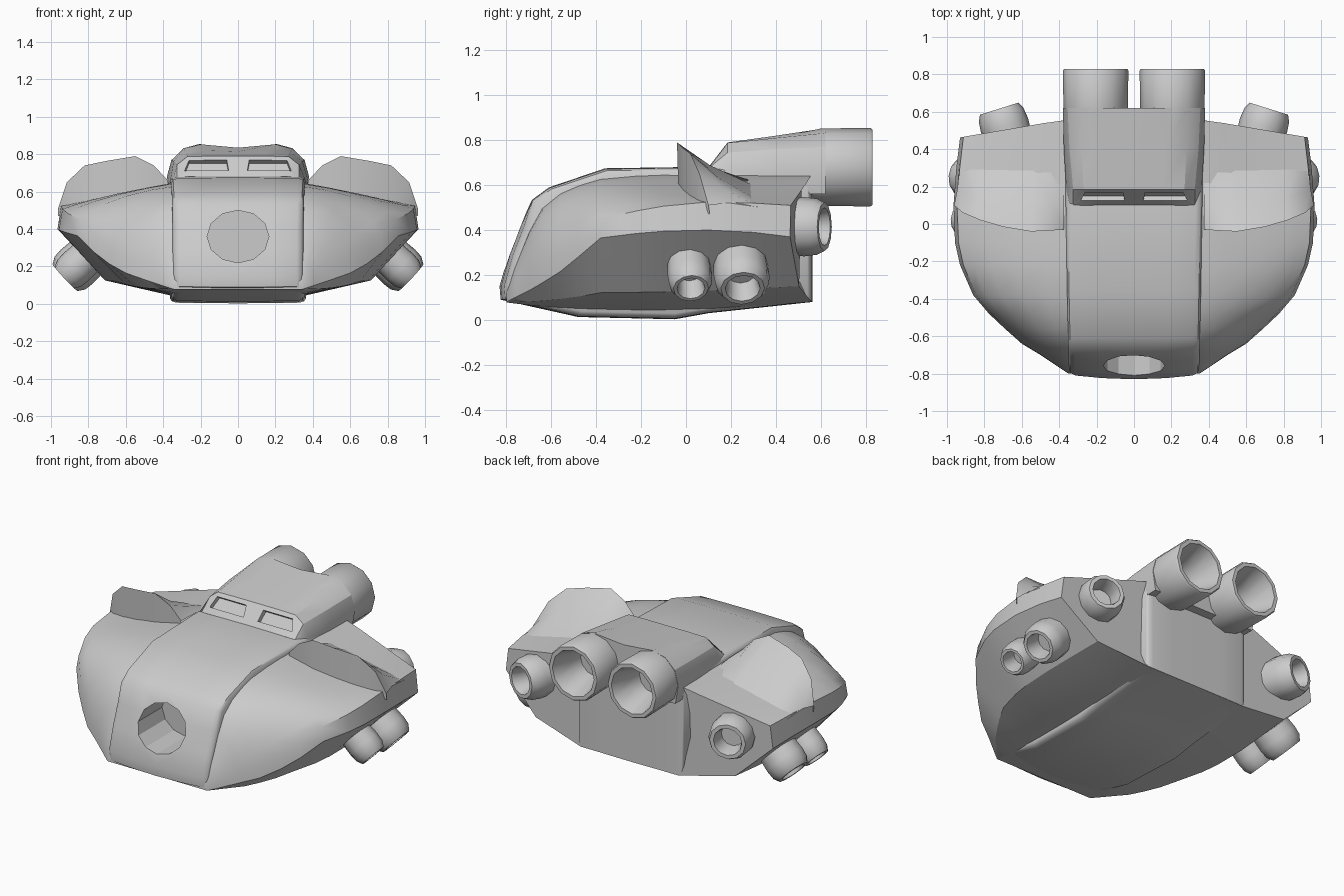
import bpy, bmesh, math
from mathutils import Vector

if "Cube" in bpy.data.objects:
    bpy.data.objects.remove(bpy.data.objects["Cube"])

grey = bpy.data.materials.new("hull grey")
grey.diffuse_color = (0.6, 0.6, 0.6, 1)
grey.use_nodes = True
grey.node_tree.nodes["Principled BSDF"].inputs["Base Color"].default_value = grey.diffuse_color


def loft(name, rows, closed=True, caps=True, angle=32, helper=False):
    """Skin a list of equal-length point rows."""
    bm = bmesh.new()
    vs = [[bm.verts.new(p) for p in row] for row in rows]
    n = len(rows[0])
    for a, b in zip(vs, vs[1:]):
        for i in range(n if closed else n - 1):
            j = (i + 1) % n
            bm.faces.new((a[i], a[j], b[j], b[i]))
    if caps:
        bm.faces.new(vs[0][::-1])
        bm.faces.new(vs[-1])
    bmesh.ops.remove_doubles(bm, verts=bm.verts, dist=0.0005)
    bmesh.ops.recalc_face_normals(bm, faces=bm.faces)
    me = bpy.data.meshes.new(name)
    bm.to_mesh(me)
    bm.free()
    ob = bpy.data.objects.new(name, me)
    bpy.context.collection.objects.link(ob)
    me.materials.append(grey)
    if helper:
        ob.hide_render = True
        ob.hide_viewport = True
    else:
        bpy.ops.object.select_all(action='DESELECT')
        ob.select_set(True)
        bpy.context.view_layer.objects.active = ob
        bpy.ops.object.shade_smooth_by_angle(angle=math.radians(angle))
    return ob


def cut(ob, cutter):
    m = ob.modifiers.new("cut", 'BOOLEAN')
    m.operation = 'DIFFERENCE'
    m.solver = 'EXACT'
    m.object = cutter


def mirrored(half):
    """Close a half section that runs from top centre to bottom centre."""
    return half + [(-x, y, z) for x, y, z in half[-2:0:-1]]


# Wide shell: y, edge half-width, edge height, root height, bottom height
stations = [(-.80, .35, .08, .12, .078), (-.76, .41, .10, .24, .073),
            (-.70, .50, .13, .39, .066), (-.64, .60, .165, .50, .06),
            (-.56, .69, .215, .565, .054), (-.48, .775, .28, .60, .048),
            (-.38, .86, .365, .63, .044), (-.22, .93, .385, .645, .04),
            (-.10, .957, .395, .65, .04), (.10, .965, .40, .65, .045),
            (.30, .95, .39, .65, .06), (.53, .93, .37, .65, .08)]
rows = []
for y, w, ze, zr, zb in stations:
    k = min(1, max(0, (y + .7) / .75))
    half = [(0, y, zr)]
    for t in (0, .25, .5, .72, .87, .97, 1):
        round_f = (1 - t * t) ** .6
        flat_f = 1 - .5 * t / .97 if t < .98 else 0
        f = round_f * (1 - k) + flat_f * k
        half.append((.33 + (w - .33) * t, y, ze + (zr - ze) * f))
    half += [(.34 + (w - .34) * .6, y, zb + (ze - zb) * .24), (.34, y, zb), (0, y, zb)]
    if y > .5:  # swept rear wall
        half = [(x, .56 - max(0, x - .36) * .17, z) for x, _, z in half]
    rows.append(mirrored(half))
shell = loft("wide_shell", rows)

# Raised middle body: side profile lofted across x with rounded borders
profile = [(-.825, .09), (-.83, .15), (-.79, .29), (-.74, .42), (-.685, .535),
           (-.61, .59), (-.36, .675), (.1, .682), (.35, .67), (.565, .66),
           (.565, .08), (.1, .03), (-.05, .003), (-.48, .013)]
rows = []
for x, inset in ((-1, .05), (-.97, .02), (-.9, .006), (-.5, .002), (0, 0),
                 (.5, .002), (.9, .006), (.97, .02), (1, .05)):
    row = []
    for y, z in profile:
        back = .002 if y > .5 else 0
        ny = y * (1 - inset * .8) + .02 * x * x * (y < -.7) - back
        nz = .33 + (z - .33) * (1 - inset * 1.6)
        row.append((x * (.365 + .02 * min(0, y)), ny, nz))
    rows.append(row)
body = loft("middle_body", rows, angle=40)

# Round recess in the nose
def ring_y(y, rx, rz, n=12):
    return [(rx * math.sin(i * math.tau / n), y, .36 + rz * math.cos(i * math.tau / n))
            for i in range(n)]

cut(body, loft("port_cutter", [ring_y(-1, .165, .14), ring_y(-.52, .165, .14)], helper=True))
cut(shell, loft("port_clearance", [ring_y(-1, .21, .19), ring_y(-.45, .21, .19)], helper=True))

# Cockpit deck running back into the engines
deck_sections = [
    (.10, [(0, .68), (.15, .68), (.28, .68), (.325, .675), (.35, .66)]),
    (.185, [(0, .79), (.15, .79), (.27, .788), (.325, .745), (.362, .66)]),
    (.40, [(0, .815), (.17, .82), (.28, .81), (.345, .76), (.375, .66)]),
    (.62, [(0, .835), (.2, .853), (.29, .832), (.355, .77), (.38, .68)])]
rows = [mirrored([(x, y, z) for x, z in pts] + [(pts[-1][0] - .02, y, .56), (0, y, .56)])
        for y, pts in deck_sections]
deck = loft("cockpit_deck", rows)

# Two sunken windows in the sloped deck front
out = Vector((0, -.79, .61))
for s in (-1, 1):
    quad = [(.05, .712), (.285, .712), (.262, .768), (.06, .768)]
    face = [Vector((s * x, .10 + (z - .68) * .773, z)) for x, z in quad]
    cut(deck, loft("window_cutter", [[p + out * .03 for p in face],
                                     [p - out * .03 for p in face]], helper=True))


def nozzle(name, base, axis, rings, n=12):
    """Hollow tube: rings are (distance along axis, radius)."""
    axis = Vector(axis).normalized()
    u = axis.cross(Vector((0, 0, 1))).normalized()
    v = u.cross(axis)
    base = Vector(base)
    rows = [[base + axis * d + (u * math.cos(i * math.tau / n)
             + v * math.sin(i * math.tau / n)) * r for i in range(n)] for d, r in rings]
    return loft(name, rows, angle=40)


for s, side in ((1, "right"), (-1, "left")):
    # Main engines
    nozzle(side + "_main_engine", (s * .205, .40, .68), (0, 1, 0),
           [(0, .13), (.2, .172), (.42, .175), (.43, .168), (.43, .145),
            (.28, .10), (.16, .09)])
    # Small rear thruster
    nozzle(side + "_rear_thruster", (s * .665, .44, .415), (s * .3, .95, 0),
           [(0, .125), (.09, .132), (.15, .125), (.185, .108), (.185, .085),
            (.15, .075), (.08, .07)])
    # Pair of belly thrusters pointing out and down
    for tag, y, k in (("front", .02, .8), ("back", .25, 1)):
        nozzle(f"{side}_{tag}_belly_thruster",
               (s * (.775 + .01 * (1 - k)), y - .01, .28), (s * .73, .06, -.68),
               [(0, .118 * k), (.12, .125 * k), (.17, .12 * k), (.205, .098 * k),
                (.205, .078 * k), (.17, .07 * k), (.10, .065 * k)])
    # Scoop fin: upright front face, top sloping back into the shell
    ridge = [(.375, -.03, .66), (.45, -.035, .74), (.55, -.04, .79),
             (.70, -.015, .765), (.82, .02, .74), (.915, .06, .65), (.962, .10, .51)]
    base = [(x, y + .006, .64 - (x - .38) * .24 - .03) for x, y, z in ridge]
    mid = [(.36 + (x - .36) * .97, .13 + y * .6, .655 - (x - .38) * .21
            + (z - .66 + (x - .38) * .21) * .42) for x, y, z in ridge]
    tail = [(.36 + (x - .36) * .95, .32, .625 - (x - .38) * .21) for x, y, z in ridge]
    rows = [[(s * x, y, z) for x, y, z in r] for r in (base, ridge, mid, tail)]
    loft(side + "_scoop_fin", rows, closed=False, caps=False, angle=45)
